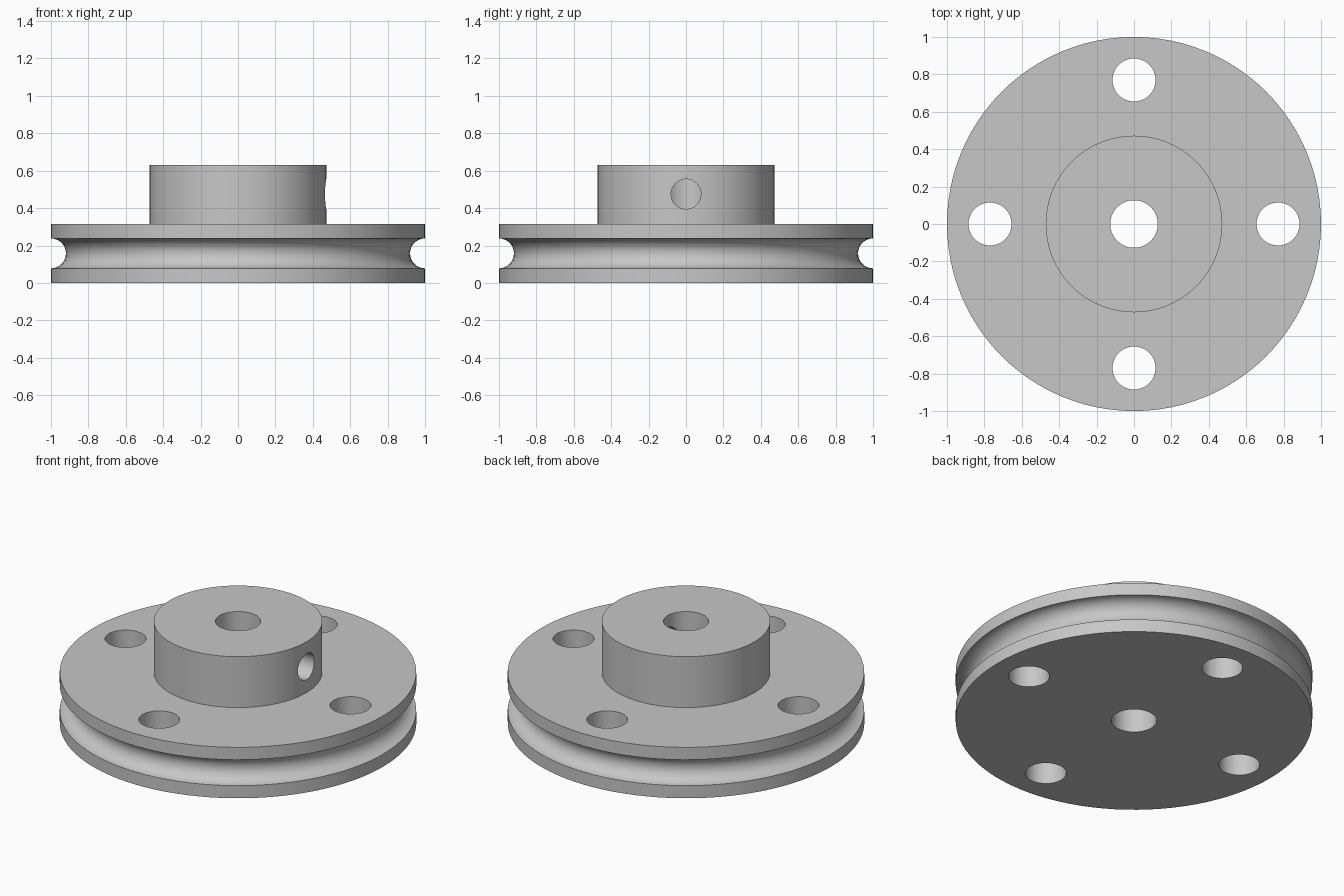
import bpy
import bmesh
from math import pi, sin, cos, radians
from mathutils import Matrix, Vector

cube = bpy.data.objects.get("Cube")
if cube:
    bpy.data.objects.remove(cube)

RIM_R, HUB_R, BORE_R = 1.0, 0.472, 0.127
DISC_TOP, HUB_TOP = 0.315, 0.63
GROOVE_R, GROOVE_Z = 0.08, 0.158
SEGMENTS = 96

# Single machined-metal colour
metal = bpy.data.materials.new("grey_metal")
metal.use_nodes = True
grey = (0.57, 0.57, 0.57, 1)
metal.diffuse_color = grey
metal.node_tree.nodes["Principled BSDF"].inputs["Base Color"].default_value = grey


def lathe(name, profile):
    """Revolve a closed (radius, height) outline around z."""
    bm = bmesh.new()
    verts = [bm.verts.new((r, 0, z)) for r, z in profile]
    edges = [bm.edges.new((v, verts[i - 1])) for i, v in enumerate(verts)]
    bmesh.ops.spin(bm, geom=verts + edges, cent=(0, 0, 0), axis=(0, 0, 1),
                   angle=2 * pi, steps=SEGMENTS, use_merge=True)
    bmesh.ops.remove_doubles(bm, verts=bm.verts, dist=1e-5)
    bmesh.ops.recalc_face_normals(bm, faces=bm.faces)
    mesh = bpy.data.meshes.new(name)
    bm.to_mesh(mesh)
    bm.free()
    obj = bpy.data.objects.new(name, mesh)
    bpy.context.collection.objects.link(obj)
    mesh.materials.append(metal)
    return obj


def add_drill(bm, radius, length, matrix):
    bmesh.ops.create_cone(bm, cap_ends=True, segments=48, radius1=radius,
                          radius2=radius, depth=length, matrix=matrix)


# Pulley body: bore, grooved rim and raised hub in one outline
groove = [(RIM_R - GROOVE_R * sin(a), GROOVE_Z - GROOVE_R * cos(a))
          for a in (pi * i / 16 for i in range(17))]
outline = [(BORE_R, 0), (RIM_R, 0), *groove, (RIM_R, DISC_TOP),
           (HUB_R, DISC_TOP), (HUB_R, HUB_TOP), (BORE_R, HUB_TOP)]
pulley = lathe("grooved_pulley", outline)

# Drills: four holes through the disc and one set screw hole in the hub
bm = bmesh.new()
for k in range(4):
    offset = Matrix.Rotation(k * pi / 2, 4, "Z") @ Vector((0.77, 0, GROOVE_Z))
    add_drill(bm, 0.115, 1, Matrix.Translation(offset))
add_drill(bm, 0.08, 0.6, Matrix.Translation((0.3, 0, 0.475))
          @ Matrix.Rotation(pi / 2, 4, "Y"))
drill_mesh = bpy.data.meshes.new("hole_drills")
bm.to_mesh(drill_mesh)
bm.free()
drills = bpy.data.objects.new("hole_drills", drill_mesh)
bpy.context.collection.objects.link(drills)
drills.hide_render = True

# Cut the holes, then discard the drills
bpy.ops.object.select_all(action="DESELECT")
bpy.context.view_layer.objects.active = pulley
pulley.select_set(True)
cut = pulley.modifiers.new("holes", "BOOLEAN")
cut.operation = "DIFFERENCE"
cut.solver = "EXACT"
cut.object = drills
bpy.ops.object.modifier_apply(modifier=cut.name)
bpy.data.objects.remove(drills)

bpy.ops.object.shade_smooth_by_angle(angle=radians(30))
